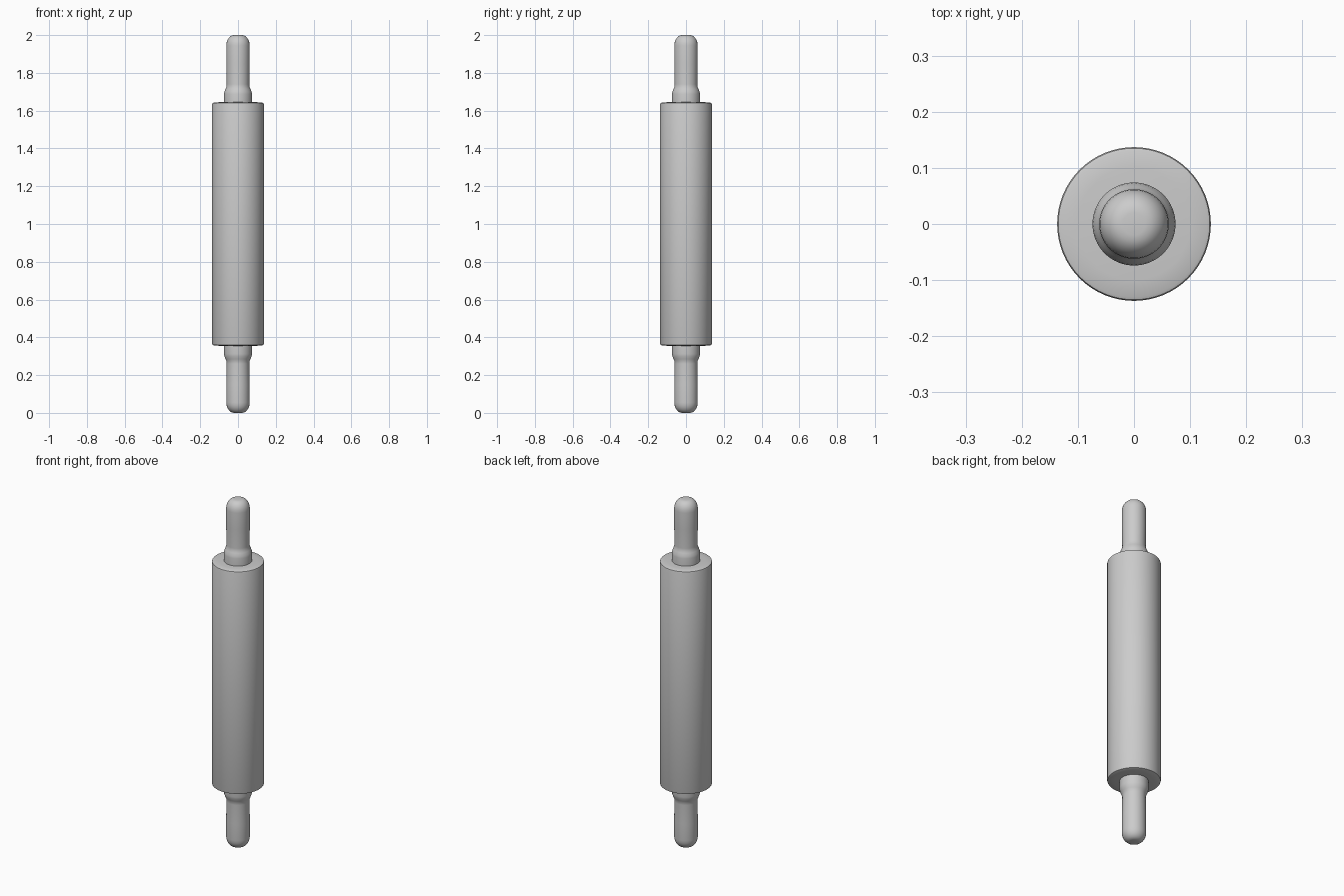
import bpy, bmesh, math

if "Cube" in bpy.data.objects:
    bpy.data.objects.remove(bpy.data.objects["Cube"])

SIDES = 64
MID = 1.0


def lathe(name, profile, angle=35):
    """Revolve (radius, z) points around z; radius 0 closes an end."""
    bm = bmesh.new()
    verts = [bm.verts.new((r, 0, z)) for r, z in profile]
    edges = [bm.edges.new(pair) for pair in zip(verts, verts[1:])]
    bmesh.ops.spin(bm, geom=verts + edges, axis=(0, 0, 1), cent=(0, 0, 0),
                   angle=2 * math.pi, steps=SIDES, use_duplicate=False)
    bmesh.ops.remove_doubles(bm, verts=bm.verts, dist=1e-5)
    bmesh.ops.recalc_face_normals(bm, faces=bm.faces)
    mesh = bpy.data.meshes.new(name)
    bm.to_mesh(mesh)
    bm.free()
    obj = bpy.data.objects.new(name, mesh)
    bpy.context.collection.objects.link(obj)
    bpy.ops.object.select_all(action='DESELECT')
    obj.select_set(True)
    bpy.context.view_layer.objects.active = obj
    bpy.ops.object.shade_smooth_by_angle(angle=math.radians(angle))
    return obj


def flip(profile):
    return [(r, 2 * MID - z) for r, z in profile]


# Roller: long cylinder with softened rims
upper = [(0.137, 1.634), (0.135, 1.640), (0.130, 1.642), (0.100, 1.645), (0, 1.645)]
lathe("roller", flip(upper)[::-1] + upper)

# Handle: collar, tapered neck, slim grip and rounded tip
handle = [(0, 1.635), (0.074, 1.635), (0.074, 1.688), (0.072, 1.700),
          (0.066, 1.715), (0.061, 1.726), (0.060, 1.740), (0.062, 1.85), (0.062, 1.945)]
tip_r, tip_h, flat = 0.042, 0.055, 0.020
handle += [(flat + tip_r * math.cos(a), 1.945 + tip_h * math.sin(a))
           for a in (math.radians(15 * i) for i in range(1, 7))]
handle.append((0, 2.0))

lathe("top_handle", handle)
lathe("bottom_handle", flip(handle))
